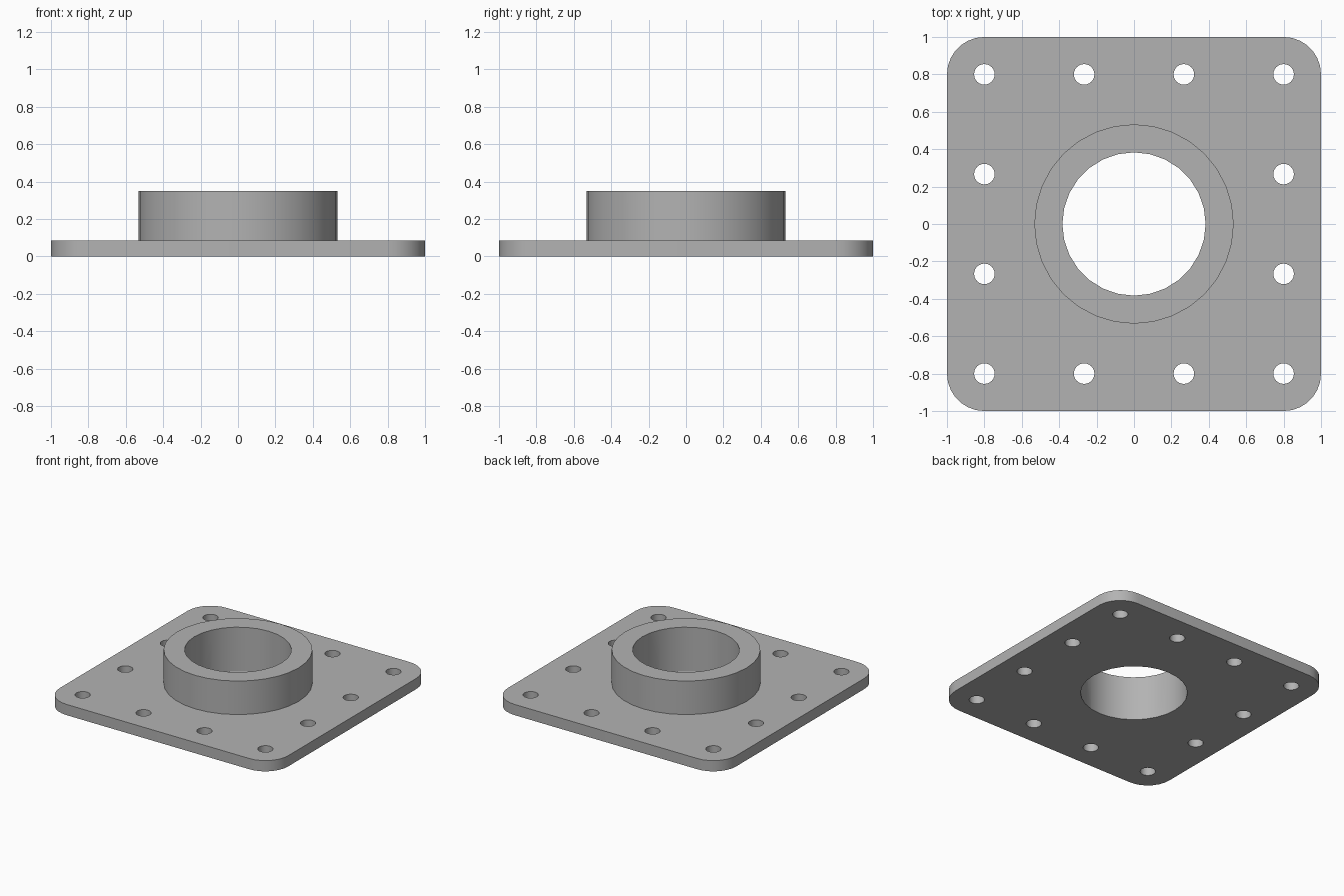
import bpy
import bmesh
from math import cos, sin, pi

default = bpy.data.objects.get("Cube")
if default:
    bpy.data.objects.remove(default, do_unlink=True)

PLATE_TOP, HUB_TOP = 0.085, 0.35
HUB_RADIUS, BORE_RADIUS = 0.533, 0.383
CORNER_RADIUS, HOLE_RADIUS = 0.2, 0.055
HOLE_REACH = 0.8

steel = bpy.data.materials.new("plain_grey")
steel.use_nodes = True
grey = (0.45, 0.45, 0.45, 1)
steel.diffuse_color = grey
steel.node_tree.nodes["Principled BSDF"].inputs["Base Color"].default_value = grey


def arc(cx, cy, radius, start, sweep, steps):
    """Points along an arc, both ends included."""
    angles = [start + sweep * i / steps for i in range(steps + 1)]
    return [(cx + radius * cos(a), cy + radius * sin(a)) for a in angles]


def circle(cx, cy, radius, sides):
    return arc(cx, cy, radius, 0, 2 * pi, sides)[:-1]


def prism(name, outlines, bottom, top):
    """Extrude closed outlines upwards into solids in one object."""
    bm = bmesh.new()
    for outline in outlines:
        face = bm.faces.new([bm.verts.new((x, y, bottom)) for x, y in outline])
        side = bmesh.ops.extrude_face_region(bm, geom=[face], use_keep_orig=True)
        verts = [v for v in side["geom"] if isinstance(v, bmesh.types.BMVert)]
        bmesh.ops.translate(bm, verts=verts, vec=(0, 0, top - bottom))
    bmesh.ops.recalc_face_normals(bm, faces=bm.faces)
    mesh = bpy.data.meshes.new(name)
    bm.to_mesh(mesh)
    bm.free()
    mesh.materials.append(steel)
    obj = bpy.data.objects.new(name, mesh)
    bpy.context.collection.objects.link(obj)
    return obj


def combine(target, tool, operation):
    """Apply a boolean and remove the tool object."""
    mod = target.modifiers.new(operation.lower(), "BOOLEAN")
    mod.operation, mod.solver, mod.object = operation, "EXACT", tool
    bpy.ops.object.select_all(action="DESELECT")
    bpy.context.view_layer.objects.active = target
    target.select_set(True)
    bpy.ops.object.modifier_apply(modifier=mod.name)
    bpy.data.objects.remove(tool, do_unlink=True)


# Square base plate with rounded corners
inset = 1 - CORNER_RADIUS
outline = []
for i, (sx, sy) in enumerate([(1, 1), (-1, 1), (-1, -1), (1, -1)]):
    outline += arc(sx * inset, sy * inset, CORNER_RADIUS, i * pi / 2, pi / 2, 7)
flange = prism("flange_plate_with_hub", [outline], 0, PLATE_TOP)

# Raised round hub, sunk into the plate so the two join cleanly
hub = prism("hub", [circle(0, 0, HUB_RADIUS, 32)], PLATE_TOP / 2, HUB_TOP)
combine(flange, hub, "UNION")

# Central bore and the ring of bolt holes along the plate edges
steps = [HOLE_REACH * k / 3 for k in (-3, -1, 1, 3)]
holes = [circle(x, y, HOLE_RADIUS, 24) for x in steps for y in steps
         if max(abs(x), abs(y)) > HOLE_REACH - 0.01]
holes.append(circle(0, 0, BORE_RADIUS, 28))
combine(flange, prism("hole_cutter", holes, -0.1, HUB_TOP + 0.1), "DIFFERENCE")

# Smooth curved walls, crisp rims
bpy.ops.object.shade_smooth_by_angle(angle=pi / 6)
